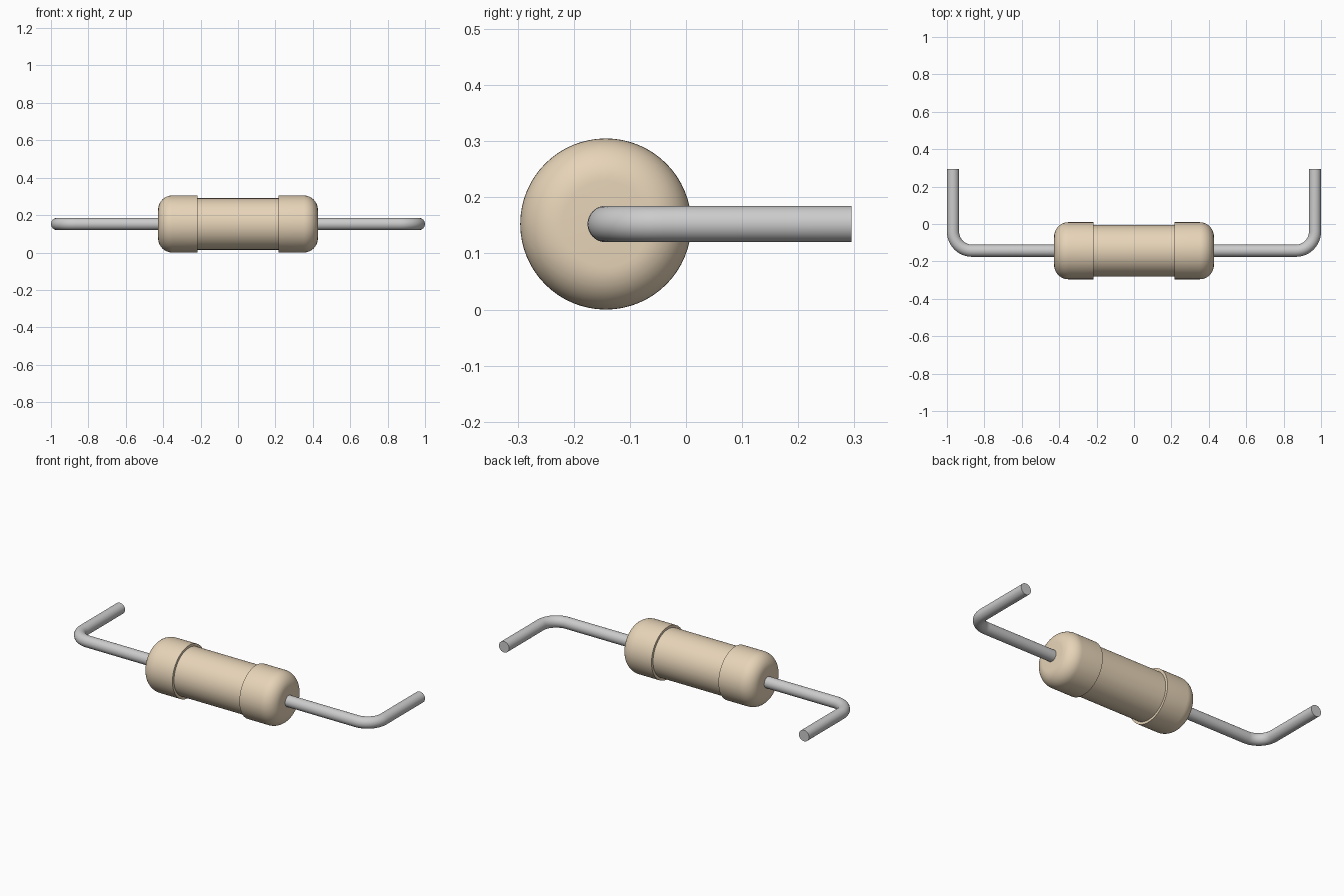
import bpy, bmesh, math
from mathutils import Vector

if "Cube" in bpy.data.objects:
    bpy.data.objects.remove(bpy.data.objects["Cube"])

AXIS_Y, AXIS_Z = -0.143, 0.1525   # body axis, running along x
SEG = 64


def loft(name, rings, color=None):
    """Skin a list of closed rings and cap both ends."""
    bm = bmesh.new()
    loops = [[bm.verts.new(p) for p in ring] for ring in rings]
    for a, b in zip(loops, loops[1:]):
        n = len(a)
        for i in range(n):
            j = (i + 1) % n
            bm.faces.new((a[i], a[j], b[j], b[i]))
    bm.faces.new(loops[0])
    bm.faces.new(loops[-1])
    bmesh.ops.recalc_face_normals(bm, faces=bm.faces[:])
    mesh = bpy.data.meshes.new(name)
    bm.to_mesh(mesh)
    bm.free()
    obj = bpy.data.objects.new(name, mesh)
    bpy.context.collection.objects.link(obj)
    if color:
        mat = bpy.data.materials.new(name + "_paint")
        mat.diffuse_color = color
        mat.use_nodes = True
        mat.node_tree.nodes["Principled BSDF"].inputs["Base Color"].default_value = mat.diffuse_color
        mesh.materials.append(mat)
    bpy.ops.object.select_all(action='DESELECT')
    obj.select_set(True)
    bpy.context.view_layer.objects.active = obj
    bpy.ops.object.shade_smooth_by_angle(angle=math.radians(35))
    return obj


def ring(center, side, radius, count):
    """Circle spanned by a horizontal side vector and z."""
    up = Vector((0, 0, 1))
    return [center + radius * (math.cos(t) * side + math.sin(t) * up)
            for t in (2 * math.pi * i / count for i in range(count))]


# Resistor body: narrow barrel between two wider, rounded ends
R_END, R_MID, X_END, X_STEP, FILLET = 0.1525, 0.138, 0.427, 0.216, 0.076
half = [(X_STEP, R_MID), (X_STEP, R_END)]
for i in range(13):
    a = math.pi / 2 * i / 12
    half.append((X_END - FILLET + FILLET * math.sin(a),
                 R_END - FILLET + FILLET * math.cos(a)))
profile = [(-x, r) for x, r in reversed(half)] + half
loft("resistor_body",
     [ring(Vector((x, AXIS_Y, AXIS_Z)), Vector((0, 1, 0)), r, SEG) for x, r in profile],
     (0.80, 0.66, 0.48, 1))

# Bent wire leads, one per side
R_WIRE, X_WIRE, BEND, Y_TIP = 0.0325, 0.9675, 0.102, 0.295
for name, s in (("left_lead", -1), ("right_lead", 1)):
    stations = [(0.41, AXIS_Y, 0)]
    for i in range(13):
        a = math.pi / 2 * i / 12
        stations.append((X_WIRE - BEND + BEND * math.sin(a),
                         AXIS_Y + BEND - BEND * math.cos(a), a))
    stations.append((X_WIRE, Y_TIP, math.pi / 2))
    loft(name, [ring(Vector((s * x, y, AXIS_Z)),
                     Vector((-s * math.sin(a), math.cos(a), 0)), R_WIRE, 32)
                for x, y, a in stations])
